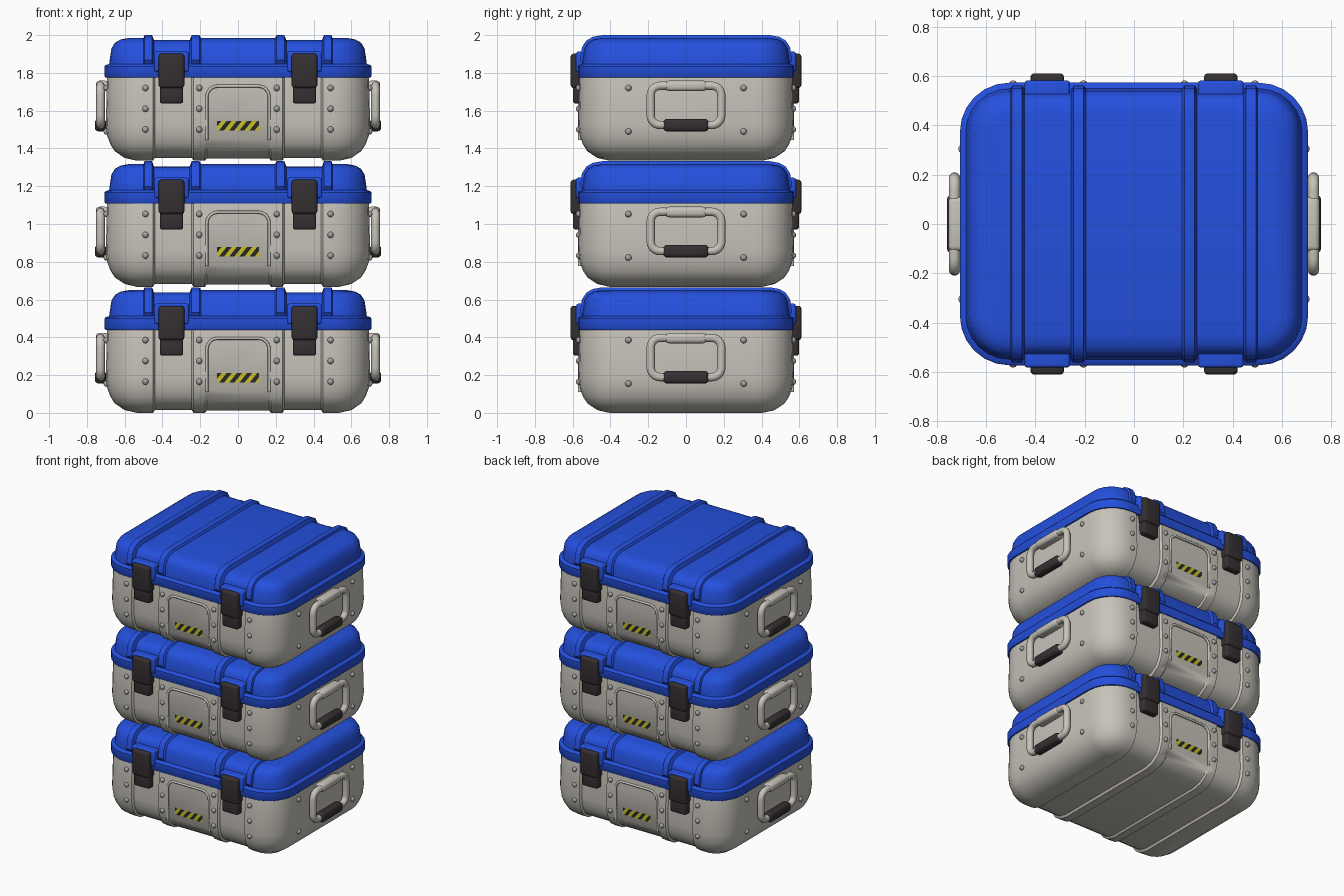
import bpy, bmesh, math
from mathutils import Matrix, Vector

if "Cube" in bpy.data.objects:
    bpy.data.objects.remove(bpy.data.objects["Cube"])

PITCH = 0.6675          # height step between stacked cases
HX, HY = 0.70, 0.57     # half footprint of a case


def material(name, rgb):
    m = bpy.data.materials.new(name)
    m.diffuse_color = (*rgb, 1)
    m.use_nodes = True
    m.node_tree.nodes["Principled BSDF"].inputs["Base Color"].default_value = m.diffuse_color
    return m


SHELL = material("warm_grey_shell", (0.57, 0.545, 0.49))
BLUE = material("blue_lid", (0.018, 0.08, 0.73))
DARK = material("dark_rubber", (0.036, 0.029, 0.032))
STEEL = material("rivet_grey", (0.38, 0.37, 0.35))
YELLOW = material("warning_yellow", (0.60, 0.53, 0.02))
BLACK = material("stripe_black", (0.02, 0.02, 0.02))


def round_rect(hx, hy, r, n=6):
    pts = []
    for i, (sx, sy) in enumerate([(1, 1), (-1, 1), (-1, -1), (1, -1)]):
        for k in range(n + 1):
            a = math.pi / 2 * (i + k / n)
            pts.append((sx * (hx - r) + r * math.cos(a), sy * (hy - r) + r * math.sin(a)))
    return pts


def add_box(bm, lo, hi, bev):
    # bevelled box between two corners
    lo, hi = Vector(lo), Vector(hi)
    m = Matrix.Translation((lo + hi) / 2) @ Matrix.Diagonal((*(hi - lo), 1))
    vs = bmesh.ops.create_cube(bm, size=1, matrix=m)["verts"]
    edges = list({e for v in vs for e in v.link_edges})
    bmesh.ops.bevel(bm, geom=edges, offset=bev, segments=3, profile=0.5, affect='EDGES')


def to_object(bm, name, mats):
    me = bpy.data.meshes.new(name)
    bm.to_mesh(me)
    bm.free()
    ob = bpy.data.objects.new(name, me)
    bpy.context.collection.objects.link(ob)
    for m in mats:
        me.materials.append(m)
    return ob


def activate(ob):
    bpy.ops.object.select_all(action='DESELECT')
    ob.select_set(True)
    bpy.context.view_layer.objects.active = ob


def stack(ob, turned=False, angle=35):
    # smooth the part, then repeat it on every case (and on the opposite side)
    activate(ob)
    bpy.ops.object.shade_smooth_by_angle(angle=math.radians(angle))
    base = ob.name
    for level in range(3):
        for turn in range(2 if turned else 1):
            c = ob
            if level or turn:
                c = bpy.data.objects.new(base, ob.data)
                bpy.context.collection.objects.link(c)
            c.matrix_world = Matrix.Translation((0, 0, level * PITCH)) @ Matrix.Rotation(math.pi * turn, 4, 'Z')
            c.name = f"{base}_{level + 1}" + ("_opposite" if turn else "")


def shell(rings, grow, cuts, offset):
    # loft rounded rectangles, cut across x, then push bands in or out
    bm = bmesh.new()
    loops = []
    for z, inset in rings:
        pts = round_rect(HX + grow - inset, HY + grow * 0.5 - inset, 0.2 - inset)
        loops.append([bm.verts.new((x, y, z)) for x, y in pts])
    n = len(loops[0])
    for a, b in zip(loops, loops[1:]):
        for i in range(n):
            bm.faces.new((a[i], a[(i + 1) % n], b[(i + 1) % n], b[i]))
    bm.faces.new(loops[0][::-1])
    bm.faces.new(loops[-1])
    for c in cuts:
        for s in (-1, 1):
            bmesh.ops.bisect_plane(bm, geom=bm.verts[:] + bm.edges[:] + bm.faces[:], dist=1e-5,
                                   plane_co=(s * c, 0, 0), plane_no=(1, 0, 0))
    bmesh.ops.recalc_face_normals(bm, faces=bm.faces[:])
    bm.normal_update()
    moves = []
    for v in bm.verts:
        d = offset(abs(v.co.x), v.co.z)
        if d:
            nrm = Vector((0, v.normal.y, v.normal.z)).normalized()
            moves.append((v, nrm * d))
    for v, d in moves:
        v.co += d
    return bm


# lower body: sunken latch columns and underside
def body_offset(x, z):
    if 0.244 < x < 0.441:
        return -0.015
    if x < 0.166 and z < 0.1:
        return -0.012
    return 0


body = to_object(shell([(0, 0.165), (0.015, 0.10), (0.05, 0.048), (0.085, 0.025), (0.13, 0.008), (0.19, 0),
                        (0.44, 0.007), (0.50, 0.02)], 0,
                       (0.165, 0.175, 0.235, 0.245, 0.44, 0.45), body_offset), "case_body", [SHELL])

# arched recess in the front and back of the body
bm = bmesh.new()
for s in (-1, 1):
    face = bm.faces.new([bm.verts.new((x, s * 0.556, z + 0.145)) for x, z in round_rect(0.16, 0.245, 0.055)])
    new = bmesh.ops.extrude_face_region(bm, geom=[face], use_keep_orig=True)["geom"]
    bmesh.ops.translate(bm, vec=(0, s * 0.15, 0), verts=[v for v in new if isinstance(v, bmesh.types.BMVert)])
bmesh.ops.recalc_face_normals(bm, faces=bm.faces[:])
cutter = to_object(bm, "panel_cutter", [])
cutter.hide_render = True
mod = body.modifiers.new("panels", 'BOOLEAN')
mod.operation, mod.solver, mod.object = 'DIFFERENCE', 'EXACT', cutter
activate(body)
bpy.ops.object.modifier_apply(modifier=mod.name)
bpy.data.objects.remove(cutter)
stack(body)


# lid with rim, raised ribs and lowered latch columns
def lid_offset(x, z):
    if z < 0.52:
        return 0
    if 0.454 < x < 0.496 or 0.204 < x < 0.246:
        return 0.015
    if 0.255 < x < 0.446:
        return -0.012
    return 0


stack(to_object(shell([(0.44, 0.004), (0.446, 0), (0.50, 0), (0.507, 0.006), (0.512, 0.024), (0.53, 0.026),
                       (0.595, 0.036), (0.625, 0.055), (0.642, 0.085), (0.65, 0.13)], 0.006,
                      (0.195, 0.205, 0.245, 0.256, 0.445, 0.455, 0.495, 0.4999), lid_offset), "case_lid", [BLUE]))


# bent tubes: carrying handle and arch trim around the front panel
def tube(name, pts, radius, closed, mat):
    cu = bpy.data.curves.new(name, 'CURVE')
    cu.dimensions = '3D'
    cu.bevel_depth, cu.bevel_resolution = radius, 3
    sp = cu.splines.new('POLY')
    sp.points.add(len(pts) - 1)
    for p, co in zip(sp.points, pts):
        p.co = (*co, 1)
    sp.use_cyclic_u = closed
    ob = bpy.data.objects.new(name, cu)
    bpy.context.collection.objects.link(ob)
    cu.materials.append(mat)
    activate(ob)
    bpy.ops.object.convert(target='MESH')
    return bpy.context.view_layer.objects.active


stack(tube("handle_frame", [(0.728, y, z + 0.293) for y, z in round_rect(0.187, 0.104, 0.05)],
           0.023, True, SHELL), True, 50)
arch = [(-0.165, -0.563, 0.11)] + [(x, -0.565, z + 0.145) for x, z in round_rect(0.165, 0.25, 0.058)[13::-1]
                                    if z > 0][::-1][::-1]
arch = [(0.165, -0.563, 0.11)] + arch[:0:-1][::-1][::-1] + [(-0.165, -0.563, 0.11)]
arch = [arch[0]] + sorted(arch[1:-1], key=lambda p: math.atan2(p[2] - 0.2, p[0])) + [arch[-1]]
stack(tube("panel_trim", arch, 0.008, False, SHELL), True, 50)

# handle hinge block and rubber grip
bm = bmesh.new()
add_box(bm, (0.685, -0.11, 0.368), (0.753, 0.11, 0.424), 0.02)
stack(to_object(bm, "handle_hinge", [SHELL]), True)
bm = bmesh.new()
add_box(bm, (0.698, -0.12, 0.155), (0.758, 0.12, 0.222), 0.02)
stack(to_object(bm, "handle_grip", [DARK]), True)

# latches and the blue blocks that hold them
latch, holder = bmesh.new(), bmesh.new()
for x in (-0.352, 0.352):
    add_box(latch, (x - 0.068, -0.611, 0.385), (x + 0.068, -0.525, 0.567), 0.016)
    add_box(latch, (x - 0.062, -0.598, 0.303), (x + 0.062, -0.54, 0.40), 0.013)
    add_box(holder, (x - 0.092, -0.582, 0.47), (x + 0.092, -0.49, 0.578), 0.012)
stack(to_object(latch, "latch", [DARK]), True)
stack(to_object(holder, "latch_holder", [BLUE]), True)

# rivets on the front and on the sides
places = [(x, -0.566, z) for x in (-0.49, -0.205, 0.205, 0.49) for z in (0.165, 0.275, 0.385)]
places += [(0.696, y, z) for y in (-0.305, 0.305) for z in (0.155, 0.385)]
bm = bmesh.new()
for p in places:
    bmesh.ops.create_uvsphere(bm, u_segments=10, v_segments=6, radius=0.017, matrix=Matrix.Translation(p))
stack(to_object(bm, "rivets", [STEEL]), True, 60)

# warning label: thin plate sliced into diagonal stripes
bm = bmesh.new()
bm.faces.new([bm.verts.new(p) for p in [(-0.11, -0.560, 0.16), (0.11, -0.560, 0.16),
                                        (0.11, -0.560, 0.21), (-0.11, -0.560, 0.21)]])
W = 0.027
for k in range(-6, 7):
    bmesh.ops.bisect_plane(bm, geom=bm.verts[:] + bm.edges[:] + bm.faces[:], dist=1e-6,
                           plane_co=(k * W, 0, 0.185), plane_no=(1, 0, -0.8))
for f in bm.faces:
    c = f.calc_center_median()
    f.material_index = math.floor((c.x - 0.8 * (c.z - 0.185)) / W) % 2
stack(to_object(bm, "warning_label", [YELLOW, BLACK]), True)
